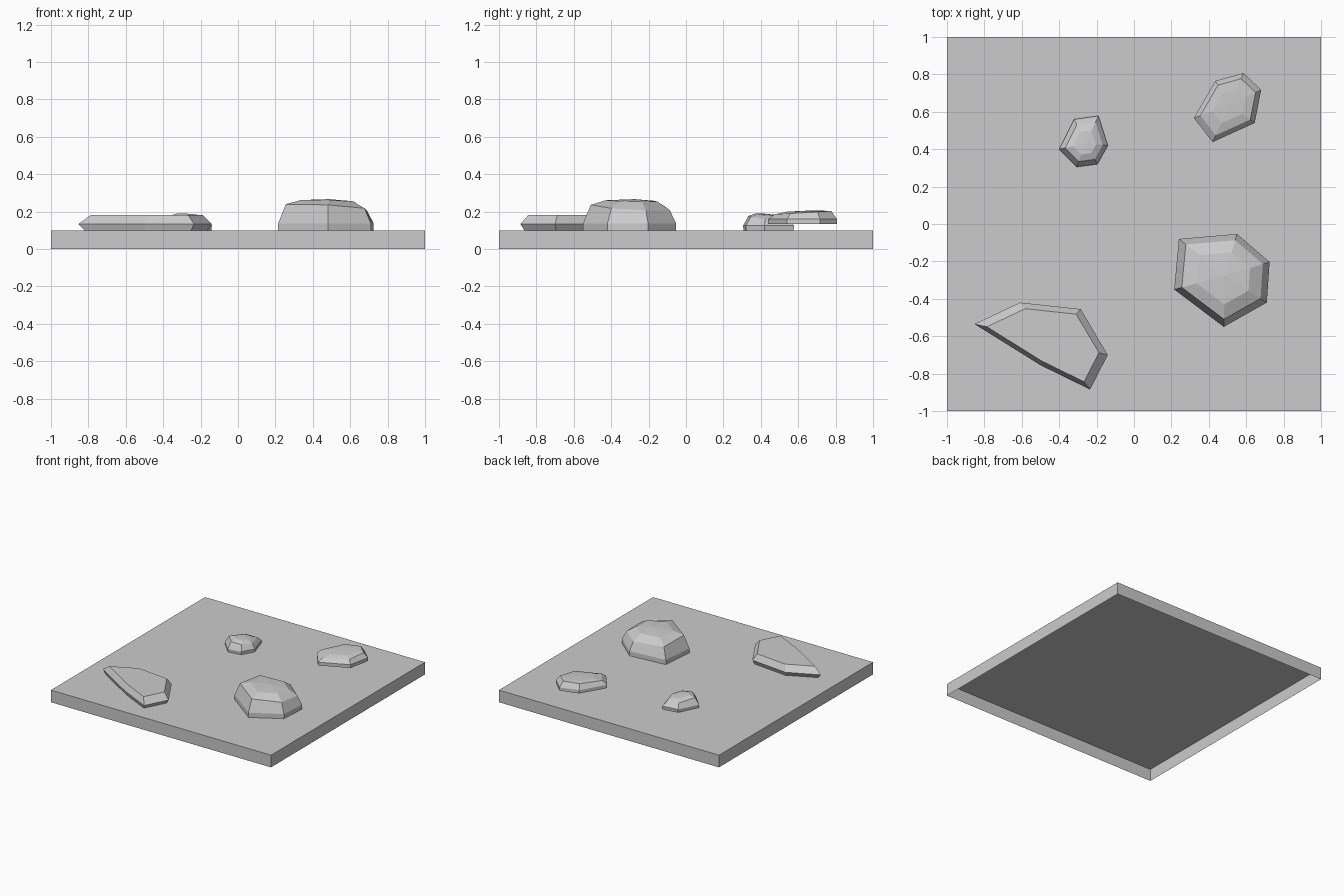
import bpy, bmesh
from mathutils import Vector

if "Cube" in bpy.data.objects:
    bpy.data.objects.remove(bpy.data.objects["Cube"])


def finish(name, bm):
    bmesh.ops.recalc_face_normals(bm, faces=bm.faces)
    mesh = bpy.data.meshes.new(name)
    bm.to_mesh(mesh)
    bm.free()
    bpy.context.collection.objects.link(bpy.data.objects.new(name, mesh))


def stone(name, outline, levels, tilt=(0, 0), peak=None):
    """Loft scaled copies of a six-sided outline; levels are (scale, z, tilt weight)."""
    bm = bmesh.new()
    pts = [Vector(p) for p in outline]
    c = sum(pts, Vector((0, 0))) / len(pts)
    t = Vector(tilt)
    rings = []
    for s, z, w in levels:
        ring = []
        for p in pts:
            d = (p - c) * s
            q = c + d
            ring.append(bm.verts.new((q.x, q.y, z + w * t.dot(d))))
        rings.append(ring)
    n = len(pts)
    for a, b in zip(rings, rings[1:]):
        for i in range(n):
            j = (i + 1) % n
            bm.faces.new((a[i], a[j], b[j], b[i]))
    # Top facets
    if peak:
        v = bm.verts.new((c.x, c.y, peak))
        for i in range(n):
            bm.faces.new((rings[-1][i], rings[-1][(i + 1) % n], v))
    else:
        bm.faces.new(rings[-1])
    finish(name, bm)


# Ground slab: thin shell, open underneath
bm = bmesh.new()
bmesh.ops.create_cube(bm, size=1)
for v in bm.verts:
    v.co = (v.co.x * 2, v.co.y * 2, (v.co.z + 0.5) * 0.1)
bottom = [f for f in bm.faces if f.calc_center_median().z < 0.01]
bmesh.ops.delete(bm, geom=bottom, context='FACES_ONLY')
finish("ground_slab", bm)

# Long flat stone, front left
stone("flat_stone",
      [(-.853, -.535), (-.61, -.42), (-.285, -.455),
       (-.14, -.70), (-.235, -.885), (-.50, -.755)],
      [(.92, .10, 0), (1, .134, 0), (.84, .182, 0)])

# Small pebble, back left
stone("small_pebble",
      [(-.40, .40), (-.32, .56), (-.19, .578),
       (-.14, .42), (-.195, .32), (-.307, .305)],
      [(.98, .10, 0), (1, .125, 0), (.77, .168, 1), (.47, .184, 1)],
      tilt=(-.07, -.07), peak=.187)

# Big boulder, front right
stone("big_boulder",
      [(.215, -.35), (.24, -.08), (.55, -.053),
       (.725, -.203), (.71, -.42), (.48, -.55)],
      [(1, .10, 0), (1, .138, 0), (.85, .222, 1), (.56, .257, .4)],
      tilt=(-.06, -.06), peak=.267)

# Medium stone, back right, hovering slightly over the slab
stone("medium_stone",
      [(.32, .567), (.435, .765), (.585, .807),
       (.68, .717), (.645, .54), (.42, .438)],
      [(1, .133, 0), (1, .16, 0), (.82, .195, 1), (.5, .203, .5)],
      tilt=(0, .06), peak=.205)
